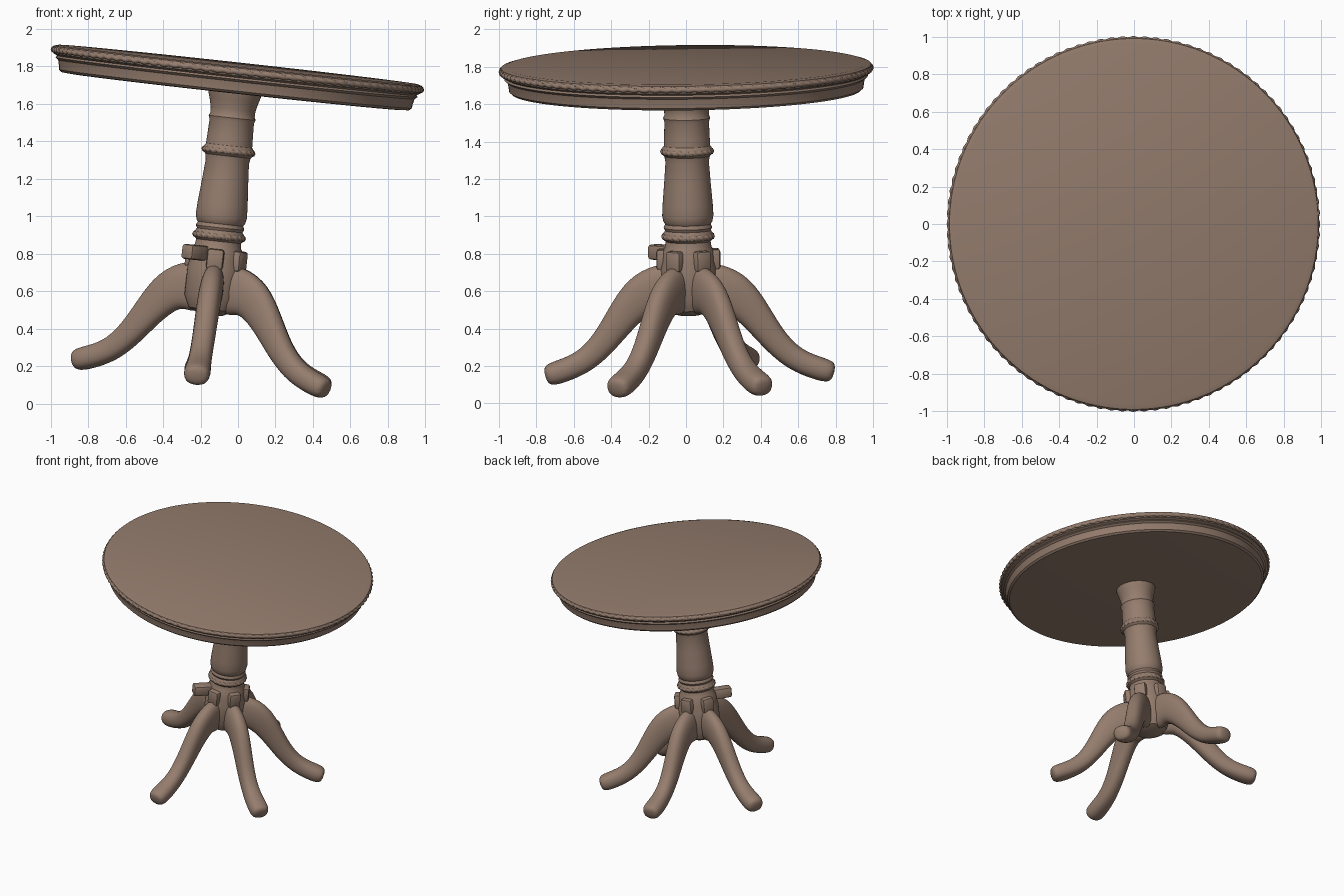
import bpy, bmesh, math
from mathutils import Vector, Matrix

if "Cube" in bpy.data.objects:
    bpy.data.objects.remove(bpy.data.objects["Cube"])

# The whole table leans: parts are modelled upright, then tilted about the top's centre
TOP = 1.81
lean = Vector((0, 0, 1)).rotation_difference(Vector((0.11, -0.012, 1))).to_matrix().to_4x4()
FRAME = Matrix.Translation((0, 0, TOP)) @ lean @ Matrix.Translation((0, 0, -TOP))

wood = bpy.data.materials.new("wood")
wood.diffuse_color = (0.30, 0.205, 0.155, 1)
wood.use_nodes = True
wood.node_tree.nodes["Principled BSDF"].inputs["Base Color"].default_value = wood.diffuse_color


def finish(name, bm, local=Matrix(), angle=35):
    bmesh.ops.recalc_face_normals(bm, faces=bm.faces)
    me = bpy.data.meshes.new(name)
    bm.to_mesh(me)
    bm.free()
    me.shade_smooth()
    me.set_sharp_from_angle(angle=math.radians(angle))
    me.materials.append(wood)
    ob = bpy.data.objects.new(name, me)
    bpy.context.collection.objects.link(ob)
    ob.matrix_world = FRAME @ local
    return ob


def skin(bm, loops, closed=False):
    """Bridge successive vertex loops with quads."""
    pairs = list(zip(loops, loops[1:]))
    if closed:
        pairs.append((loops[-1], loops[0]))
    for a, b in pairs:
        n = len(a)
        for i in range(n):
            bm.faces.new((a[i], a[(i + 1) % n], b[(i + 1) % n], b[i]))


def lathe(name, profile, steps):
    bm = bmesh.new()
    loops = [[bm.verts.new((r * math.cos(2 * math.pi * i / steps),
                            r * math.sin(2 * math.pi * i / steps), z))
              for i in range(steps)] for r, z in profile]
    skin(bm, loops)
    bm.faces.new(loops[0])
    bm.faces.new(loops[-1])
    return finish(name, bm)


def rope_ring(name, radius, z, thick, twists, sides=8):
    """Ring of twisted rope: tube radius ripples diagonally around the ring."""
    bm = bmesh.new()
    n = twists * 6
    loops = []
    for i in range(n):
        t = 2 * math.pi * i / n
        loop = []
        for j in range(sides):
            p = 2 * math.pi * j / sides
            q = thick * (1 + 0.22 * math.cos(twists * t + p))
            r = radius + q * math.cos(p)
            loop.append(bm.verts.new((r * math.cos(t), r * math.sin(t), z + q * math.sin(p))))
        loops.append(loop)
    skin(bm, loops, closed=True)
    return finish(name, bm, angle=60)


def block(name, size, local):
    bm = bmesh.new()
    bmesh.ops.create_cube(bm, size=1, matrix=Matrix.Diagonal((*size, 1)))
    bmesh.ops.bevel(bm, geom=bm.edges[:], offset=0.015, segments=2, affect='EDGES', profile=0.5)
    return finish(name, bm, local)


# Round top with stepped moulding and apron
lathe("table_top", [(0.965, 1.81), (0.99, 1.803), (0.995, 1.79), (0.985, 1.762), (0.965, 1.752),
                    (0.972, 1.742), (0.957, 1.73), (0.95, 1.70), (0.948, 1.68),
                    (0.935, 1.668), (0.90, 1.665)], 128)
rope_ring("rim_rope", 0.985, 1.783, 0.015, 104)

# Turned column, with the hub that carries the legs
lathe("column", [(0.145, 1.67), (0.14, 1.645), (0.132, 1.62), (0.12, 1.57), (0.119, 1.54),
                 (0.126, 1.525), (0.119, 1.505), (0.122, 1.42), (0.124, 1.375), (0.136, 1.36),
                 (0.138, 1.335), (0.122, 1.32), (0.116, 1.29), (0.124, 1.18), (0.134, 1.06),
                 (0.137, 1.00), (0.131, 0.968), (0.122, 0.955), (0.13, 0.935), (0.122, 0.92),
                 (0.136, 0.90), (0.136, 0.875), (0.12, 0.862), (0.125, 0.83), (0.138, 0.81),
                 (0.14, 0.76), (0.15, 0.72), (0.15, 0.56), (0.12, 0.495), (0.06, 0.465)], 48)
rope_ring("upper_column_rope", 0.127, 1.345, 0.015, 22)
rope_ring("lower_column_rope", 0.125, 0.888, 0.016, 22)

# Curved leg: distance from axis, height, half depth, half width
LEG = [(0.05, 0.605, 0.135, 0.060), (0.16, 0.61, 0.132, 0.062), (0.26, 0.575, 0.112, 0.064),
       (0.36, 0.455, 0.085, 0.062), (0.45, 0.325, 0.070, 0.060), (0.55, 0.225, 0.064, 0.060),
       (0.65, 0.178, 0.062, 0.068), (0.73, 0.152, 0.062, 0.072), (0.775, 0.140, 0.048, 0.056)]


def leg(name, angle):
    bm = bmesh.new()
    pts = [Vector((r, 0, z)) for r, z, _, _ in LEG]
    loops = []
    for k, (_, _, d, w) in enumerate(LEG):
        t = (pts[min(k + 1, len(pts) - 1)] - pts[max(k - 1, 0)]).normalized()
        up = Vector((-t.z, 0, t.x))
        loop = []
        for j in range(12):
            a = 2 * math.pi * j / 12
            c, s = math.cos(a), math.sin(a)
            y = w * math.copysign(abs(c) ** 0.85, c) * 1.04
            h = d * math.copysign(abs(s) ** 0.85, s) * 1.04
            loop.append(bm.verts.new(pts[k] + up * h + Vector((0, y, 0))))
        loops.append(loop)
    skin(bm, loops)
    bm.faces.new(loops[0])
    bm.faces.new(loops[-1])
    ob = finish(name, bm, Matrix.Rotation(math.radians(angle), 4, 'Z'), angle=180)
    sub = ob.modifiers.new("round", 'SUBSURF')
    sub.levels = sub.render_levels = 2


# Five legs, leaving the sixth place on the hub empty
for i, angle in enumerate((-93, -31, 31, 93, 155)):
    leg(f"leg_{i + 1}", angle)
    block(f"leg_knuckle_{i + 1}", (0.09, 0.09, 0.11),
          Matrix.Rotation(math.radians(angle), 4, 'Z') @ Matrix.Translation((0.125, 0, 0.765)))

# Stub left at the empty leg position
turn = Matrix.Rotation(math.radians(-130), 4, 'Z')
block("leg_stub", (0.15, 0.08, 0.08), turn @ Matrix.Translation((0.18, 0, 0.79)))
